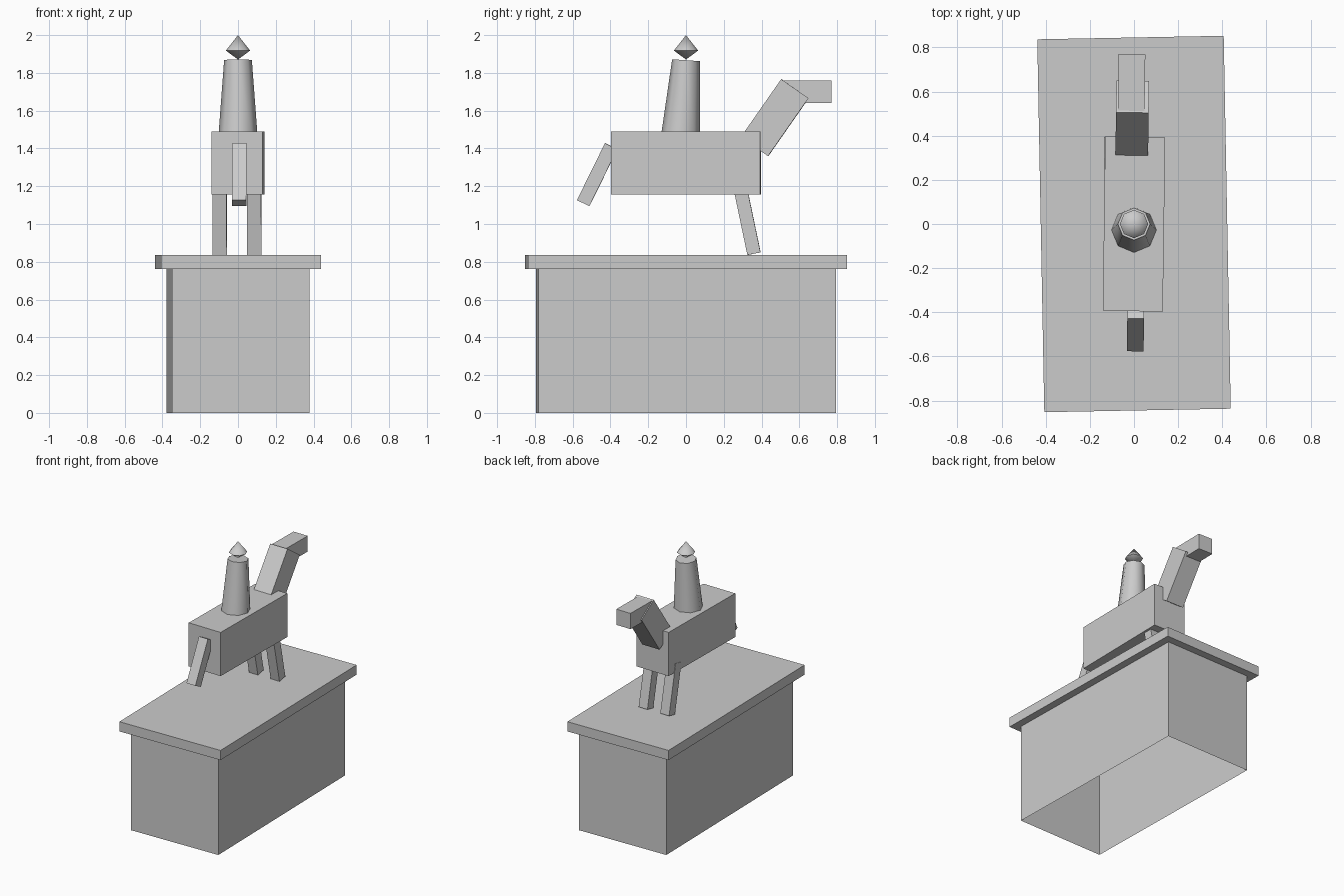
import bpy
import bmesh
from math import radians
from mathutils import Matrix, Vector

cube = bpy.data.objects.get("Cube")
if cube:
    bpy.data.objects.remove(cube, do_unlink=True)

stone = bpy.data.materials.new("grey_stone")
stone.use_nodes = True
colour = (0.6, 0.6, 0.6, 1)
stone.diffuse_color = colour
stone.node_tree.nodes["Principled BSDF"].inputs["Base Color"].default_value = colour


def finish(name, bm, location, tilt=0, yaw=0):
    """Turn a bmesh into a placed object; tilt is about x, yaw about z."""
    mesh = bpy.data.meshes.new(name)
    bm.normal_update()
    bm.to_mesh(mesh)
    bm.free()
    mesh.materials.append(stone)
    obj = bpy.data.objects.new(name, mesh)
    obj.location = location
    obj.rotation_euler = (radians(tilt), 0, radians(yaw))
    bpy.context.collection.objects.link(obj)
    return obj


def block(name, size, location, tilt=0, yaw=0, open_bottom=False):
    bm = bmesh.new()
    bmesh.ops.create_cube(bm, size=1, matrix=Matrix.Diagonal((*size, 1)))
    if open_bottom:
        bm.normal_update()
        floor = [f for f in bm.faces if f.normal.z < -0.9]
        bmesh.ops.delete(bm, geom=floor, context="FACES_ONLY")
    return finish(name, bm, location, tilt, yaw)


def cone(bm, r_low, r_high, low, high, caps):
    place = Matrix.Translation((0, 0, (low + high) / 2))
    bmesh.ops.create_cone(bm, cap_ends=caps, segments=8, radius1=r_low,
                          radius2=r_high, depth=high - low, matrix=place)


def smooth(obj):
    bpy.ops.object.select_all(action="DESELECT")
    obj.select_set(True)
    bpy.context.view_layer.objects.active = obj
    bpy.ops.object.shade_smooth_by_angle(angle=radians(50))


# Pedestal: hollow box under an overhanging slab
block("pedestal", (0.73, 1.574, 0.763), (0, 0, 0.3815), yaw=1.08, open_bottom=True)
block("pedestal_slab", (0.845, 1.69, 0.074), (0, 0, 0.8), yaw=1.08)

# Horse
block("horse_body", (0.272, 0.79, 0.334), (0, 0, 1.322), yaw=-0.8)
block("horse_neck", (0.148, 0.176, 0.374), (-0.008, 0.47, 1.563), tilt=-34.9, yaw=-0.8)
block("horse_head", (0.121, 0.262, 0.12), (-0.011, 0.639, 1.701), yaw=-0.8)
block("horse_tail", (0.076, 0.073, 0.336), (0.007, -0.47, 1.261), tilt=-26.2, yaw=-0.8)

# Front legs, leaning forward at the foot
foot_tilt = 11.8
for side, x in (("right", -0.097), ("left", 0.086)):
    length = 0.38
    up = Matrix.Rotation(radians(foot_tilt), 3, "X") @ Vector((0, 0, length / 2))
    block(side + "_front_leg", (0.075, 0.071, length),
          Vector((x, 0.36, 0.843)) + up, tilt=foot_tilt, yaw=-0.8)

# Rider: tapered torso leaning forward, with a pointed head
bm = bmesh.new()
cone(bm, 0.105, 0.0735, -0.42, 0, True)
smooth(finish("rider_torso", bm, (0, 0, 1.867), tilt=-4))

bm = bmesh.new()
cone(bm, 0, 0.064, 0, 0.047, False)
cone(bm, 0.064, 0, 0.047, 0.129, False)
bmesh.ops.remove_doubles(bm, verts=bm.verts, dist=0.001)
bmesh.ops.recalc_face_normals(bm, faces=bm.faces)
smooth(finish("rider_head", bm, (0, 0, 1.871)))
